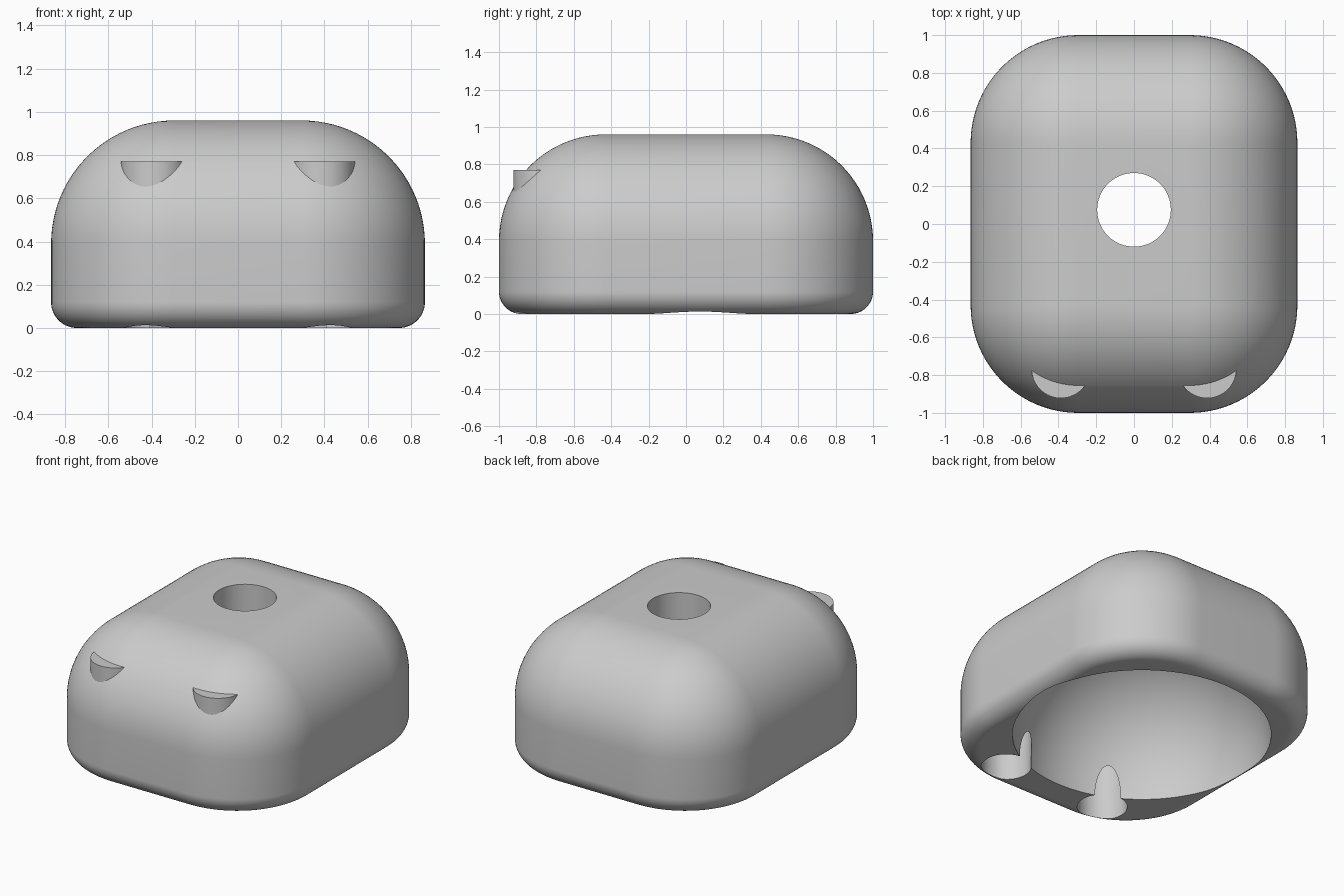
import bpy, bmesh
from math import sin, cos, pi

if "Cube" in bpy.data.objects:
    bpy.data.objects.remove(bpy.data.objects["Cube"], do_unlink=True)

HALF_X, HALF_Y, HEIGHT = 0.865, 1.0, 0.96
ROUND, FOOT = 0.57, 0.12              # large corner radius, small bottom radius
BORE_Y = 0.075                        # centre of the dome cavity and top hole
EYE_X, EYE_Y, EYE_R, EYE_TOP = 0.387, -0.767, 0.155, 0.77

grey = bpy.data.materials.new("plain_grey")
grey.use_nodes = True
grey.diffuse_color = (0.6, 0.6, 0.6, 1)
grey.node_tree.nodes["Principled BSDF"].inputs["Base Color"].default_value = (0.6, 0.6, 0.6, 1)


def finish(bm, name):
    bmesh.ops.remove_doubles(bm, verts=bm.verts[:], dist=1e-5)
    bmesh.ops.recalc_face_normals(bm, faces=bm.faces[:])
    mesh = bpy.data.meshes.new(name)
    bm.to_mesh(mesh)
    bm.free()
    mesh.materials.append(grey)
    obj = bpy.data.objects.new(name, mesh)
    bpy.context.collection.objects.link(obj)
    return obj


def rounded_block(name, steps=24):
    """Stack of rounded rectangles, inset along the bottom and top curves."""
    arc = [i / steps * pi / 2 for i in range(steps + 1)]
    profile = [(FOOT * (1 - sin(a)), FOOT * (1 - cos(a))) for a in arc]
    profile += [(ROUND * (1 - cos(a)), HEIGHT - ROUND * (1 - sin(a))) for a in arc]
    cx, cy = HALF_X - ROUND, HALF_Y - ROUND
    bm = bmesh.new()
    rings = []
    for inset, z in profile:
        r = max(ROUND - inset, 0)
        ring = []
        for q, (sx, sy) in enumerate([(1, 1), (-1, 1), (-1, -1), (1, -1)]):
            for a in arc:
                t = a + q * pi / 2
                ring.append(bm.verts.new((sx * cx + r * cos(t), sy * cy + r * sin(t), z)))
        rings.append(ring)
    n = len(rings[0])
    for low, high in zip(rings, rings[1:]):
        for i in range(n):
            j = (i + 1) % n
            bm.faces.new((low[i], low[j], high[j], high[i]))
    bm.faces.new(rings[0][::-1])
    bm.faces.new(rings[-1])
    return finish(bm, name)


def cylinder(name, x, y, r, z0, z1):
    bm = bmesh.new()
    bmesh.ops.create_cone(bm, cap_ends=True, segments=64, radius1=r, radius2=r, depth=z1 - z0)
    bmesh.ops.translate(bm, verts=bm.verts[:], vec=(x, y, (z0 + z1) / 2))
    return finish(bm, name)


def dome(name, y, r):
    bm = bmesh.new()
    bmesh.ops.create_uvsphere(bm, u_segments=96, v_segments=47, radius=r)
    bmesh.ops.translate(bm, verts=bm.verts[:], vec=(0, y, 0))
    return finish(bm, name)


def activate(obj):
    bpy.ops.object.select_all(action="DESELECT")
    obj.select_set(True)
    bpy.context.view_layer.objects.active = obj


def cut(obj, cutter, keep=False):
    mod = obj.modifiers.new("cut", "BOOLEAN")
    mod.operation, mod.solver, mod.object = "DIFFERENCE", "EXACT", cutter
    activate(obj)
    bpy.ops.object.modifier_apply(modifier=mod.name)
    if not keep:
        bpy.data.objects.remove(cutter, do_unlink=True)


shell = rounded_block("shell")

# Eyes: the slivers of upright cylinders that stand out of the front
eyes = []
for side, name in ((1, "left_eye"), (-1, "right_eye")):
    eye = cylinder(name, side * EYE_X, EYE_Y, EYE_R, 0.4, EYE_TOP)
    cut(eye, shell, keep=True)
    eyes.append(eye)

# Hollow underside, top hole and the wells below the eyes
cut(shell, dome("cavity_cutter", BORE_Y, 0.8))
cut(shell, cylinder("hole_cutter", 0, BORE_Y, 0.195, 0.5, 1.2))
for side in (1, -1):
    cut(shell, cylinder("well_cutter", side * EYE_X, EYE_Y, EYE_R, -0.1, EYE_TOP))

for obj in [shell] + eyes:
    activate(obj)
    bpy.ops.object.shade_smooth_by_angle(angle=pi / 6)
